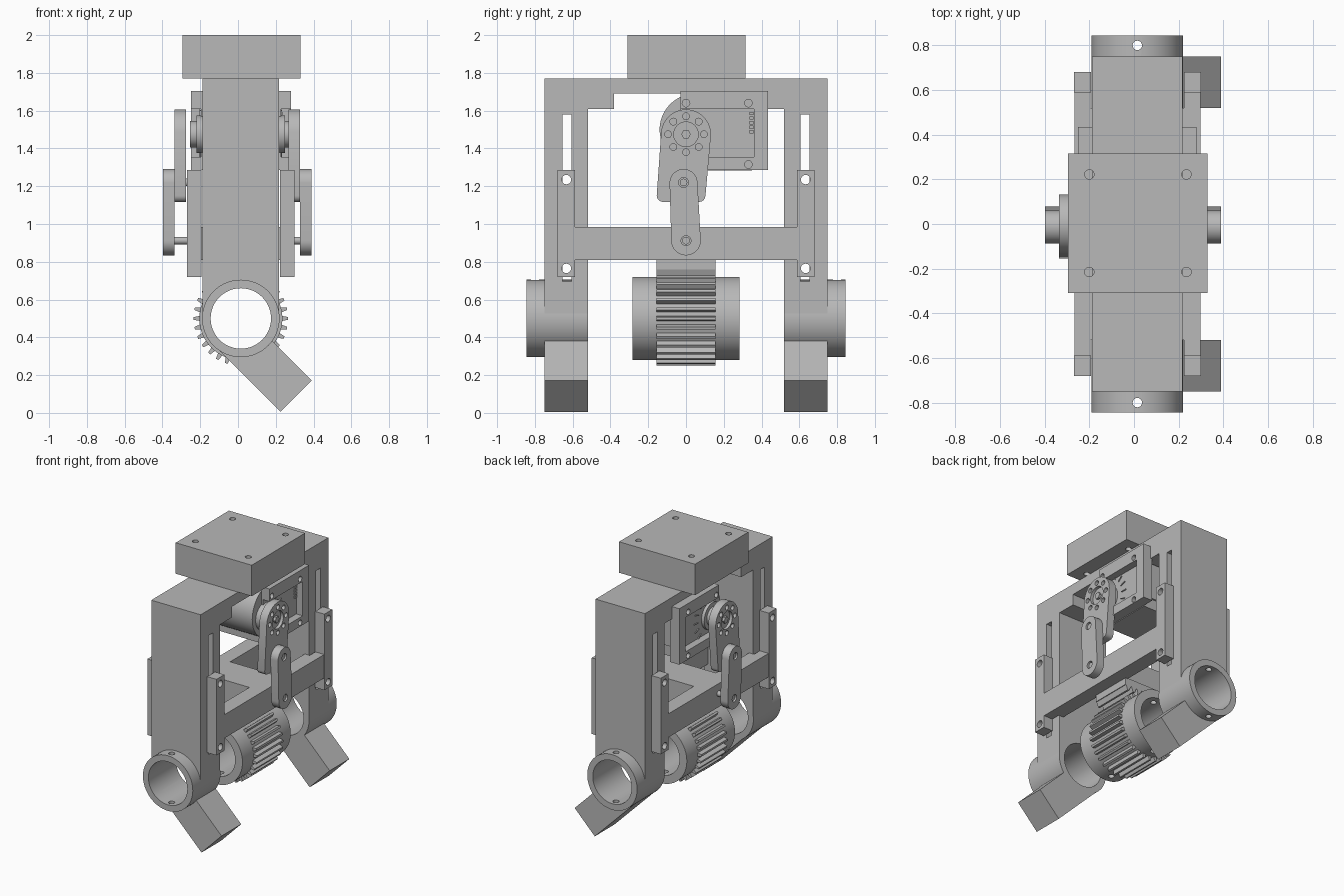
import bpy, bmesh
from math import cos, sin, pi, radians
from mathutils import Vector
from mathutils.geometry import convex_hull_2d

if "Cube" in bpy.data.objects:
    bpy.data.objects.remove(bpy.data.objects["Cube"])

grey = bpy.data.materials.new("plain_grey")
grey.use_nodes = True
colour = (0.48, 0.48, 0.48, 1)
grey.diffuse_color = colour
grey.node_tree.nodes["Principled BSDF"].inputs["Base Color"].default_value = colour

CX = 0.015      # middle plane of the frame
AXLE = 0.5      # height of the lower bores
SERVO = 1.475   # height of the servo shaft
PLACE = {"x": lambda a, b, h: (h, a, b),
         "y": lambda a, b, h: (a, h, b),
         "z": lambda a, b, h: (a, b, h)}


def prism(name, pts, axis, lo, hi):
    """Extrude a flat outline along an axis."""
    bm = bmesh.new()
    low = [bm.verts.new(PLACE[axis](a, b, lo)) for a, b in pts]
    top = [bm.verts.new(PLACE[axis](a, b, hi)) for a, b in pts]
    bm.faces.new(low)
    bm.faces.new(top)
    for i in range(len(pts)):
        j = (i + 1) % len(pts)
        bm.faces.new((low[i], low[j], top[j], top[i]))
    bmesh.ops.recalc_face_normals(bm, faces=bm.faces)
    mesh = bpy.data.meshes.new(name)
    bm.to_mesh(mesh)
    bm.free()
    mesh.materials.append(grey)
    ob = bpy.data.objects.new(name, mesh)
    bpy.context.collection.objects.link(ob)
    return ob


def ring(a, b, r, n=48):
    return [(a + r * cos(2 * pi * i / n), b + r * sin(2 * pi * i / n)) for i in range(n)]


def rect(a0, a1, b0, b1):
    return [(a0, b0), (a1, b0), (a1, b1), (a0, b1)]


def hull(*groups):
    pts = [Vector(p) for g in groups for p in g]
    return [tuple(pts[i]) for i in convex_hull_2d(pts)]


def box(name, x0, x1, y0, y1, z0, z1):
    return prism(name, rect(y0, y1, z0, z1), "x", x0, x1)


def cut(ob, *cutters):
    """Subtract each cutter and discard it."""
    bpy.context.view_layer.objects.active = ob
    for c in cutters:
        m = ob.modifiers.new("cut", "BOOLEAN")
        m.operation, m.solver, m.object = "DIFFERENCE", "EXACT", c
        bpy.ops.object.modifier_apply(modifier=m.name)
        bpy.data.objects.remove(c)
    return ob


def drill(ob, axis, a, b, r, lo=-2, hi=3, n=24):
    return cut(ob, prism("drill", ring(a, b, r, n), axis, lo, hi))


def bore(ob):
    return drill(ob, "y", CX, AXLE, 0.16, n=48)


# Arch frame: two legs, top beam and stepped inner corners
half = [(0.75, AXLE), (0.75, 1.77)]
inner = [(0.38, 1.69), (0.38, 1.61), (0.52, 1.61), (0.52, AXLE)]
outline = ([(-y, z) for y, z in half] + half[::-1] + inner[::-1]
           + [(-y, z) for y, z in inner])
frame = prism("arch_frame", outline, "x", CX - 0.203, CX + 0.203)
bore(frame)
for s in (-1, 1):
    y0, y1 = sorted((s * 0.605, s * 0.655))
    cut(frame, box("slot", -1, 1, y0, y1, 0.695, 1.58))

# Bearing sleeves and slanted feet
for s, side in ((-1, "front"), (1, "back")):
    y0, y1 = sorted((s * 0.52, s * 0.845))
    sleeve = bore(prism(side + "_sleeve", ring(CX, AXLE, 0.205, 64), "y", y0, y1))
    drill(sleeve, "z", CX, s * 0.8, 0.021)
    y0, y1 = sorted((s * 0.52, s * 0.75))
    foot = [(0.225, 0.005), (0.39, 0.172), (0.04, 0.522), (-0.125, 0.355)]
    bore(prism(side + "_foot", foot, "y", y0, y1))

# Top mounting block
block = box("mounting_block", -0.295, 0.33, -0.31, 0.315, 1.77, 2)
for x in (-0.2, 0.235):
    for y in (-0.215, 0.222):
        drill(block, "z", x, y, 0.021)

# Gear with hub
hub = bore(prism("gear_hub", ring(CX, AXLE, 0.22, 64), "y", -0.283, 0.283))
for y in (-0.22, 0.22):
    drill(hub, "z", CX, y, 0.021)
teeth, gear_pts = 30, []
for i in range(teeth):
    for step, r in ((-0.32, 0.212), (-0.14, 0.25), (0.14, 0.25), (0.32, 0.212)):
        t = 2 * pi * (i + step) / teeth
        gear_pts.append((CX + r * cos(t), AXLE + r * sin(t)))
bore(prism("gear_teeth", gear_pts, "y", -0.155, 0.155))

# Toothed rack above the gear
rack = [(CX + 0.19, 0.815), (CX - 0.19, 0.815)]
for i in range(8):
    x = CX - 0.19 + i * 0.0475
    rack += [(x, 0.76), (x + 0.014, 0.725), (x + 0.028, 0.725), (x + 0.042, 0.76)]
rack.append((CX + 0.19, 0.76))
prism("rack", rack, "y", -0.155, 0.155)

# Sliding carriage: rails, centre bridge and guide bars
carriage = box("carriage", CX - 0.282, CX + 0.282, -0.59, 0.59, 0.81, 0.985)
for s in (-1, 1):
    y0, y1 = sorted((s * 0.13, s * 0.52))
    cut(carriage, box("window", CX - 0.17, CX + 0.17, y0, y1, 0, 2))
    y0, y1 = sorted((s * 0.52, s * 0.7))
    cut(carriage, box("leg_gap", CX - 0.21, CX + 0.21, y0, y1, 0, 2))
for sx, side in ((-1, "right"), (1, "left")):
    for sy, end in ((-1, "front"), (1, "back")):
        x0, x1 = sorted((CX + sx * 0.208, CX + sx * 0.284))
        y0, y1 = sorted((sy * 0.588, sy * 0.68))
        bar = box(f"{side}_{end}_guide_bar", x0, x1, y0, y1, 0.72, 1.285)
        for z in (0.765, 1.235):
            drill(bar, "x", sy * 0.633, z, 0.025)

# Servo body with rounded nose
nose = hull(ring(0.05, 1.5, 0.19), rect(0, 0.36, 1.36, 1.69))
prism("servo_body", nose, "x", CX - 0.2, CX + 0.2)
box("servo_base", CX - 0.19, CX + 0.19, -0.03, 0.35, 1.282, 1.37)

for s, side in ((-1, "right"), (1, "left")):
    def slab(name, pts, near, far, mid=CX):
        a, b = sorted((mid + s * near, mid + s * far))
        return prism(f"{side}_{name}", pts, "x", a, b)

    # Servo flange with mounting holes
    flange = slab("flange", rect(-0.03, 0.435, 1.287, 1.703), 0.19, 0.265)
    cut(flange, slab("recess", rect(-0.2, 0.36, 1.355, 1.61), 0.212, 0.4))
    for y, z in ((0, 1.64), (0.33, 1.64), (0.33, 1.315)):
        drill(flange, "x", y, z, 0.02)
    # Dial marks and connector slots
    for k in range(-2, 4):
        t = radians(k * 20)
        c, d = cos(t), sin(t)
        slab(f"dial_mark_{k + 3}",
             [(r * c - w * d, SERVO + r * d + w * c)
              for r, w in ((0.145, -0.003), (0.19, -0.003), (0.19, 0.003), (0.145, 0.003))],
             0.212, 0.219)
    for k in range(5):
        z = 1.48 + k * 0.024
        slab(f"connector_{k + 1}", rect(0.335, 0.358, z, z + 0.018), 0.212, 0.22)

    # Stepped horn
    slab("horn_collar", ring(0, SERVO, 0.1), 0.19, 0.235)
    slab("horn_hub", ring(0, SERVO, 0.07), 0.22, 0.27)

    # Crank arm with bolt circle
    mid = -0.004
    crank = slab("crank", hull(ring(0, SERVO, 0.132), ring(-0.122, 1.15, 0.033, 16),
                               ring(0.07, 1.15, 0.033, 16)), 0.272, 0.332, mid)
    cut(crank, slab("socket", ring(0, SERVO, 0.065), 0.31, 0.4, mid))
    for k in range(8):
        t = k * pi / 4
        cut(crank, slab("hole", ring(0.095 * cos(t), SERVO + 0.095 * sin(t), 0.018, 16),
                        0.305, 0.4, mid))
    slab("shaft_bolt", ring(0, SERVO, 0.025, 6), 0.3, 0.328, mid)

    # Link from crank to carriage
    joints = ((-0.013, 1.22), (0, 0.912))
    link = slab("link", hull(ring(-0.013, 1.217, 0.074), ring(0, 0.912, 0.078)),
                0.333, 0.394, mid)
    for i, (y, z) in enumerate(joints):
        cut(link, slab("pin_hole", ring(y, z, 0.026), 0.3, 0.5, mid))
        slab(f"link_pin_{i + 1}", ring(y, z, 0.02, 24), 0.26, 0.385, mid)

# Smooth the round walls, keep the edges crisp
bpy.ops.object.select_all(action="DESELECT")
for ob in bpy.context.collection.objects:
    if ob.type == "MESH":
        ob.select_set(True)
        bpy.context.view_layer.objects.active = ob
bpy.ops.object.shade_smooth_by_angle(angle=radians(25))
